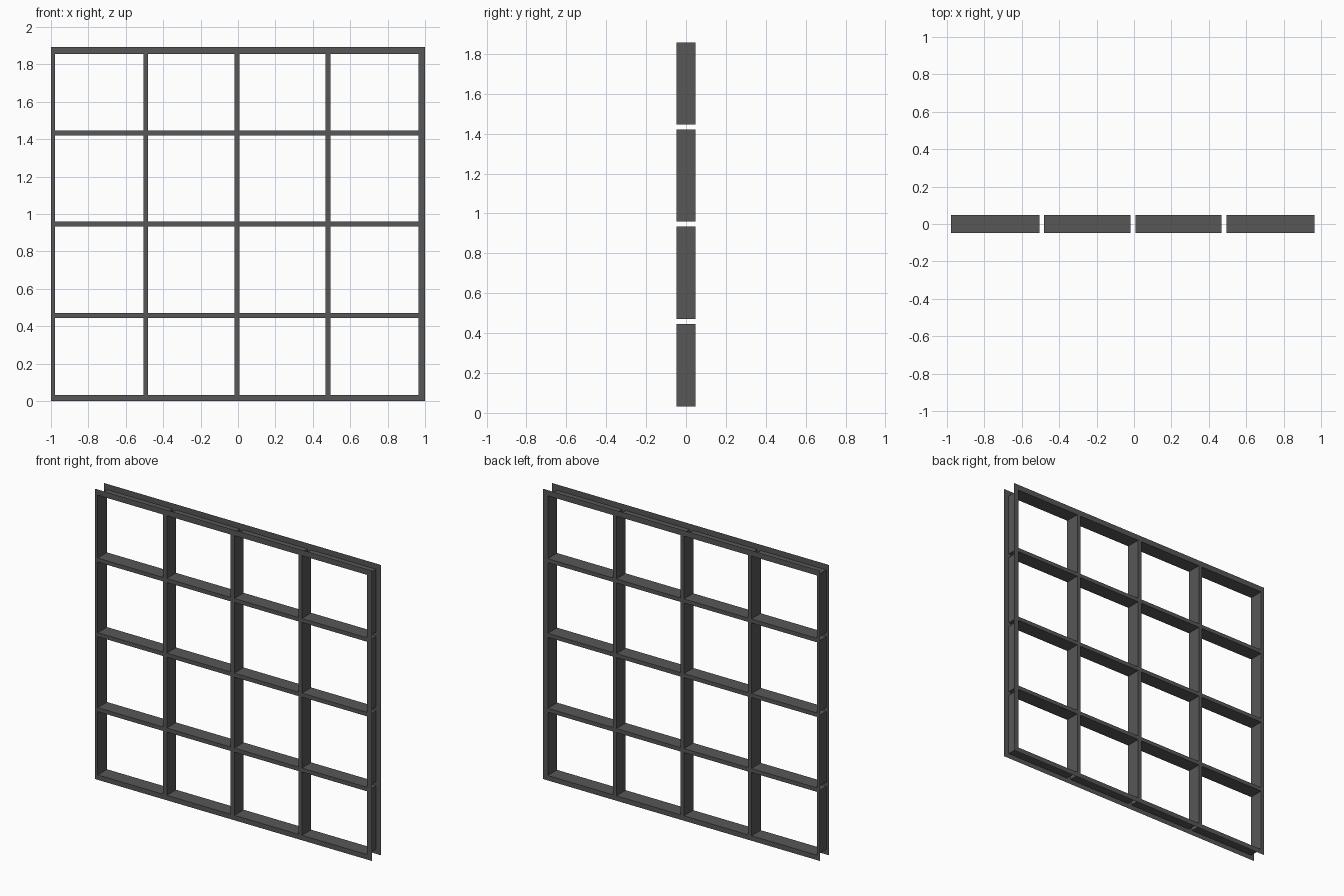
import bpy, bmesh

if "Cube" in bpy.data.objects:
    bpy.data.objects.remove(bpy.data.objects["Cube"])

# Edges of bars and openings: even intervals are bars, odd intervals are openings
XS = [-1.0, -0.979, -0.506, -0.480, -0.019, 0.007, 0.469, 0.495, 0.964, 1.0]
ZS = [0.0, 0.032, 0.445, 0.471, 0.934, 0.960, 1.421, 1.447, 1.857, 1.894]
D = 0.048  # half depth

grey = bpy.data.materials.new("dark_grey")
grey.diffuse_color = (0.095, 0.095, 0.095, 1.0)
grey.use_nodes = True
grey.node_tree.nodes["Principled BSDF"].inputs["Base Color"].default_value = grey.diffuse_color


def make(name, quads):
    bm = bmesh.new()
    for q in quads:
        bm.faces.new([bm.verts.new(p) for p in q])
    bmesh.ops.remove_doubles(bm, verts=bm.verts, dist=1e-5)
    me = bpy.data.meshes.new(name)
    bm.to_mesh(me)
    bm.free()
    me.materials.append(grey)
    ob = bpy.data.objects.new(name, me)
    bpy.context.collection.objects.link(ob)


def corners(i, j):
    x0, x1, z0, z1 = XS[i], XS[i + 1], ZS[j], ZS[j + 1]
    return [(x0, z0), (x1, z0), (x1, z1), (x0, z1)]


# Sort grid rectangles into solid bars and open cells
bars, cells = [], []
for i in range(len(XS) - 1):
    for j in range(len(ZS) - 1):
        (cells if i % 2 and j % 2 else bars).append(corners(i, j))

# Flat lattice on the front and back
make("front_lattice", [[(x, -D, z) for x, z in c] for c in bars])
make("back_lattice", [[(x, D, z) for x, z in reversed(c)] for c in bars])

# Walls lining each opening; the outer rim and bar cores stay open
walls = []
for c in cells:
    for a, b in zip(c, c[1:] + c[:1]):
        walls.append([(a[0], -D, a[1]), (b[0], -D, b[1]),
                      (b[0], D, b[1]), (a[0], D, a[1])])
make("opening_walls", walls)
